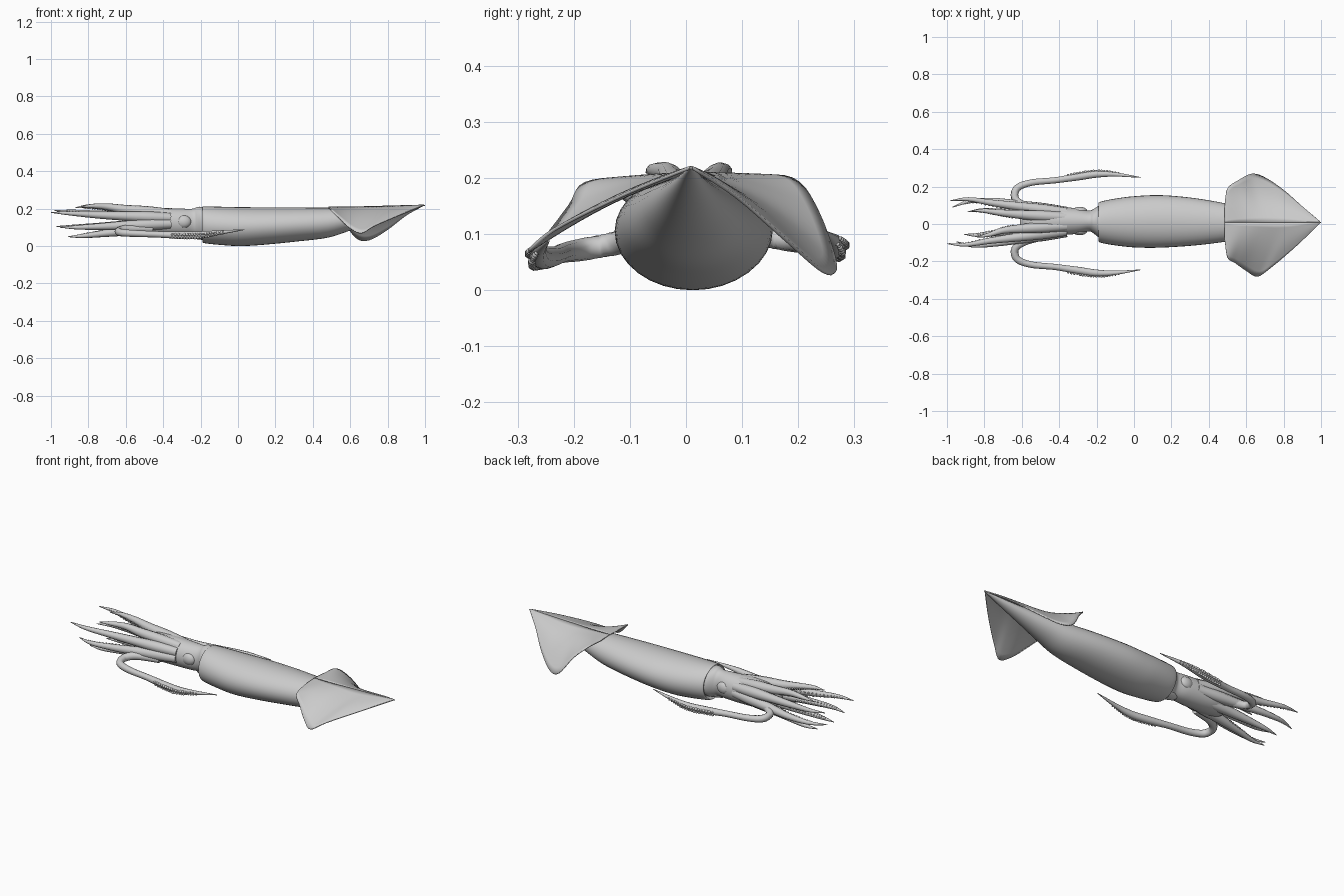
import bpy, bmesh, math, random
from mathutils import Vector

random.seed(4)
cube = bpy.data.objects.get("Cube")
if cube:
    bpy.data.objects.remove(cube, do_unlink=True)

skin = bpy.data.materials.new("grey_skin")
skin.use_nodes = True
skin.diffuse_color = (0.6, 0.6, 0.6, 1)
skin.node_tree.nodes["Principled BSDF"].inputs["Base Color"].default_value = (0.6, 0.6, 0.6, 1)


def finish(bm, name, angle=50):
    bmesh.ops.recalc_face_normals(bm, faces=bm.faces)
    mesh = bpy.data.meshes.new(name)
    bm.to_mesh(mesh)
    bm.free()
    mesh.materials.append(skin)
    ob = bpy.data.objects.new(name, mesh)
    bpy.context.collection.objects.link(ob)
    bpy.ops.object.select_all(action='DESELECT')
    ob.select_set(True)
    bpy.context.view_layer.objects.active = ob
    bpy.ops.object.shade_smooth_by_angle(angle=math.radians(angle))
    return ob


def spline(points, steps):
    """Smooth curve through points of any dimension (Catmull-Rom)."""
    pts = [Vector(p) for p in points]
    pts = [2 * pts[0] - pts[1]] + pts + [2 * pts[-1] - pts[-2]]
    out = []
    for i in range(1, len(pts) - 2):
        a, b, c, d = pts[i - 1:i + 3]
        for s in range(steps):
            t = s / steps
            out.append(0.5 * (2 * b + (c - a) * t + (2 * a - 5 * b + 4 * c - d) * t * t
                              + (3 * b - a - 3 * c + d) * t ** 3))
    return out + [pts[-2]]


def skin_rings(bm, rings):
    loops = [[bm.verts.new(p) for p in ring] for ring in rings]
    n = len(loops[0])
    for a, b in zip(loops, loops[1:]):
        for k in range(n):
            bm.faces.new((a[k], a[(k + 1) % n], b[(k + 1) % n], b[k]))
    bm.faces.new(loops[0])
    bm.faces.new(loops[-1])


def body(name, sections, steps=4, sides=32):
    """Loft of upright ellipses: x, centre y, half width, bottom z, top z."""
    flat = [Vector((0,) * 5)] * 0
    cols = spline([s[:3] for s in sections], steps)
    rows = spline([(s[0], s[3], s[4]) for s in sections], steps)
    rings = []
    for (x, cy, w), (_, lo, hi) in zip(cols, rows):
        ring = []
        for k in range(sides):
            a = math.tau * k / sides
            ring.append((x, cy + w * math.cos(a),
                         (lo + hi) / 2 + (hi - lo) / 2 * math.sin(a)))
        rings.append(ring)
    bm = bmesh.new()
    skin_rings(bm, rings)
    return finish(bm, name)


def limb(name, path, radii, sucker_side, sucker_range, sucker_size, steps=7, sides=10):
    """Tapered tube along a path with two rows of suckers on one side."""
    centres = spline(path, steps)
    sizes = [v.x for v in spline([(r, 0, 0) for r in radii], steps)]
    bm = bmesh.new()
    rings, frames = [], []
    side = Vector(sucker_side).normalized()
    for i, c in enumerate(centres):
        t = (centres[min(i + 1, len(centres) - 1)] - centres[max(i - 1, 0)]).normalized()
        u = (side - t * side.dot(t)).normalized()
        v = t.cross(u)
        frames.append((u, v))
        rings.append([c + sizes[i] * (math.cos(math.tau * k / sides) * u
                                      + math.sin(math.tau * k / sides) * v)
                      for k in range(sides)])
    skin_rings(bm, rings)
    lo, hi = (int(f * (len(centres) - 1)) for f in sucker_range)
    for i in range(lo, hi):
        u, v = frames[i]
        for sgn in (-1, 1):
            made = bmesh.ops.create_icosphere(bm, subdivisions=1, radius=1)["verts"]
            r = sizes[i] * sucker_size * random.uniform(0.8, 1.15)
            at = centres[i] + sizes[i] * (0.85 * u + 0.5 * sgn * v)
            for vert in made:
                vert.co = at + vert.co * r
    return finish(bm, name)


# Mantle: folded lip at the front, long taper to a raised point
body("mantle", [
    (-0.14, 0.01, 0.08, 0.05, 0.19),
    (-0.17, 0.01, 0.088, 0.035, 0.2),
    (-0.19, 0.01, 0.1, 0.022, 0.21),
    (-0.17, 0.01, 0.112, 0.014, 0.212),
    (-0.08, 0.011, 0.128, 0.005, 0.21),
    (0.02, 0.012, 0.138, 0.0, 0.208),
    (0.15, 0.014, 0.14, 0.008, 0.207),
    (0.32, 0.012, 0.127, 0.025, 0.206),
    (0.48, 0.008, 0.104, 0.045, 0.205),
    (0.6, 0.006, 0.08, 0.083, 0.205),
    (0.72, 0.006, 0.054, 0.122, 0.206),
    (0.85, 0.007, 0.03, 0.165, 0.21),
    (0.95, 0.008, 0.012, 0.2, 0.216),
    (1.0, 0.009, 0.002, 0.216, 0.221)])

# Head and collar, widening into the arm crown
body("head", [
    (-0.12, 0.01, 0.07, 0.05, 0.18),
    (-0.18, 0.012, 0.085, 0.035, 0.205),
    (-0.215, 0.015, 0.066, 0.045, 0.21),
    (-0.24, 0.016, 0.056, 0.052, 0.2),
    (-0.3, 0.016, 0.068, 0.05, 0.2),
    (-0.4, 0.015, 0.076, 0.05, 0.204),
    (-0.5, 0.013, 0.084, 0.055, 0.205),
    (-0.57, 0.012, 0.075, 0.07, 0.19),
    (-0.61, 0.012, 0.03, 0.11, 0.15)])

# Eyes as low mounds on the head sides, and the siphon below
for label, s in (("left", 1), ("right", -1)):
    bm = bmesh.new()
    bmesh.ops.create_uvsphere(bm, u_segments=20, v_segments=12, radius=1)
    for v in bm.verts:
        v.co = (-0.29 + 0.04 * v.co.x, 0.016 + s * 0.052 + 0.024 * v.co.y, 0.13 + 0.034 * v.co.z)
    finish(bm, "eye_" + label)
body("siphon", [(-0.15, 0.012, 0.045, 0.03, 0.1), (-0.2, 0.012, 0.04, 0.034, 0.09),
                (-0.25, 0.012, 0.027, 0.042, 0.085), (-0.265, 0.012, 0.018, 0.05, 0.08)], sides=16)

# Arms: y, z at the crown, then tip x, y, z
ARMS = {
    "upper_left": (0.05, 0.195, -0.87, 0.07, 0.205),
    "upper_right": (-0.025, 0.195, -0.84, -0.07, 0.21),
    "outer_left": (0.092, 0.165, -0.98, 0.125, 0.19),
    "outer_right": (-0.068, 0.16, -1.0, -0.105, 0.18),
    "middle_left": (0.1, 0.112, -0.97, 0.09, 0.105),
    "middle_right": (-0.08, 0.11, -0.95, -0.095, 0.1),
    "lower_left": (0.055, 0.08, -0.89, 0.065, 0.05),
    "lower_right": (-0.035, 0.08, -0.91, -0.055, 0.05)}
for label, (y, z, tx, ty, tz) in ARMS.items():
    out = Vector((0, y - 0.012, z - 0.135))
    hub = Vector((0, 0.012, 0.135))
    path = [hub + out * 0.62 + Vector((-0.36, 0, 0)),
            hub + out * 0.8 + Vector((-0.48, 0, 0)),
            (-0.6, y, z),
            hub + out * 1.25 + Vector((-0.6 + (tx + 0.6) * 0.4, 0, 0)),
            (-0.6 + (tx + 0.6) * 0.75, (y + ty) / 2 + out.y * 0.3, (z + tz) / 2 + out.z * 0.2),
            (tx, ty, tz)]
    limb("arm_" + label, path, (0.026, 0.03, 0.025, 0.018, 0.011, 0.002), -out, (0.5, 0.9), 0.3)

# Two long tentacles curling back beside the mantle, with clubbed ends
TENTACLE = [(-0.46, 0.06, 0.1), (-0.58, 0.09, 0.1), (-0.635, 0.13, 0.09), (-0.625, 0.185, 0.08),
            (-0.55, 0.215, 0.075), (-0.42, 0.228, 0.07), (-0.3, 0.246, 0.066), (-0.2, 0.26, 0.068),
            (-0.1, 0.259, 0.08), (0.035, 0.243, 0.096)]
for label, s, dy in (("left", 1, 0.006), ("right", -1, -0.002)):
    path = [(x, s * y + dy, z + 0.008 * s) for x, y, z in TENTACLE]
    limb("tentacle_" + label, path,
         (0.02, 0.022, 0.021, 0.02, 0.018, 0.017, 0.02, 0.019, 0.012, 0.002),
         (0, s, -0.35), (0.62, 0.93), 0.42)

# Fins: thin drooping sheets from the back ridge to an outer edge
EDGES = {
    "left": [(0.485, 0.1, 0.202), (0.5, 0.19, 0.198), (0.56, 0.235, 0.14), (0.63, 0.267, 0.045),
             (0.7, 0.247, 0.032), (0.8, 0.18, 0.088), (0.9, 0.092, 0.165), (0.995, 0.012, 0.218)],
    "right": [(0.485, -0.09, 0.202), (0.5, -0.18, 0.19), (0.54, -0.208, 0.15), (0.6, -0.25, 0.095),
              (0.66, -0.28, 0.07), (0.73, -0.235, 0.108), (0.87, -0.115, 0.168), (0.995, 0.006, 0.218)]}
for label, pts in EDGES.items():
    edge = spline(pts, 5)
    bm = bmesh.new()
    grid = []
    for i, e in enumerate(edge):
        root = Vector((0.485 + 0.51 * i / (len(edge) - 1), 0.009, 0.208))
        root.z += 0.011 * max(0, root.x - 0.6) / 0.4
        bulge = 0.16 * (root.z - e.z) * (1 if label == "left" else 0.6)
        grid.append([bm.verts.new(root.lerp(e, j / 10) + Vector((0, 0, bulge * math.sin(math.pi * j / 10))))
                     for j in range(11)])
    for a, b in zip(grid, grid[1:]):
        for j in range(10):
            bm.faces.new((a[j], a[j + 1], b[j + 1], b[j]))
    fin = finish(bm, "fin_" + label)
    solid = fin.modifiers.new("thickness", 'SOLIDIFY')
    solid.thickness = 0.006
    solid.offset = 0
